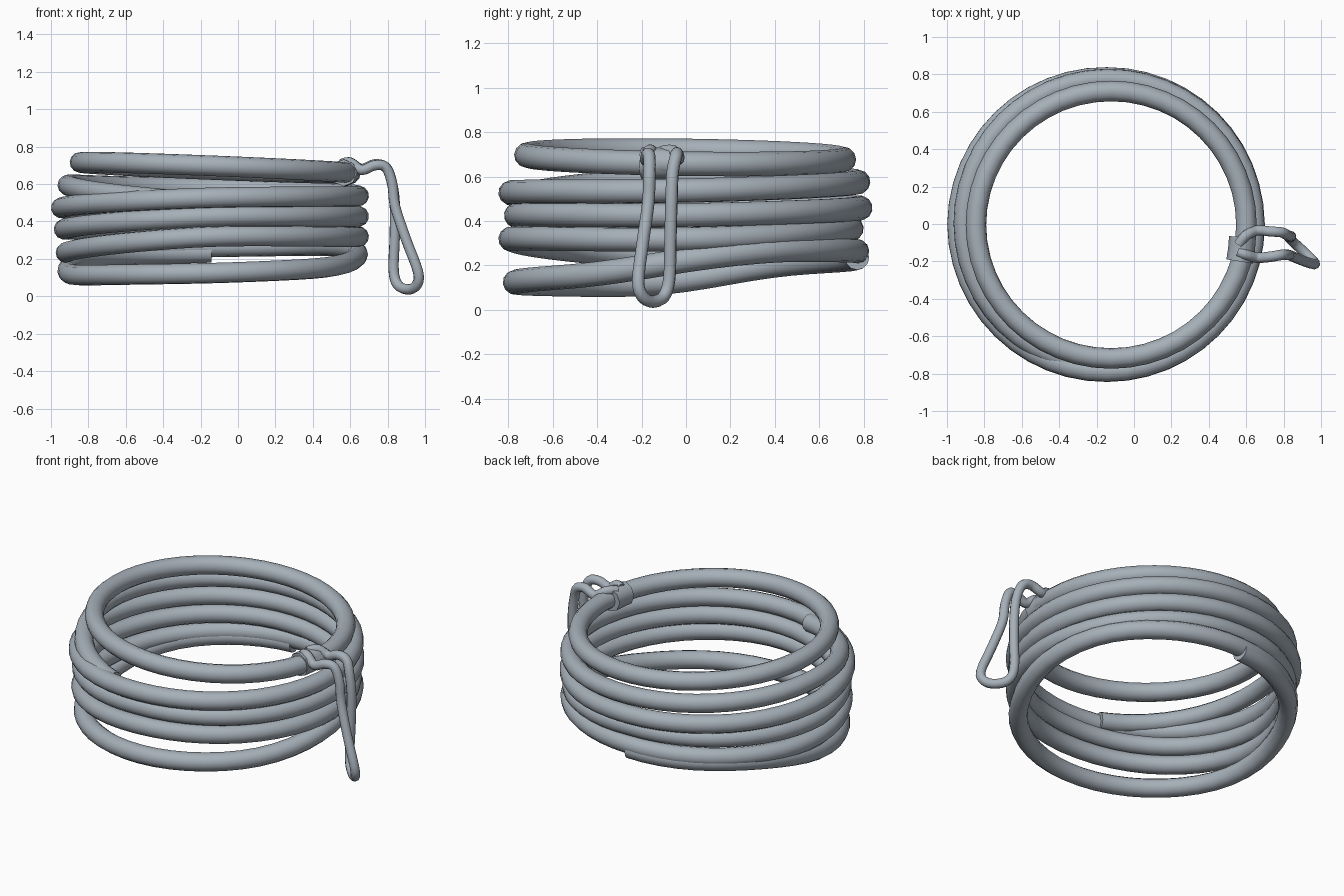
import bpy, math
from mathutils import Vector

if "Cube" in bpy.data.objects:
    bpy.data.objects.remove(bpy.data.objects["Cube"])

mat = bpy.data.materials.new("blue_grey")
mat.diffuse_color = (0.38, 0.43, 0.48, 1)
mat.use_nodes = True
mat.node_tree.nodes["Principled BSDF"].inputs["Base Color"].default_value = mat.diffuse_color


def spline_points(keys, steps, closed=False):
    """Catmull-Rom samples through a list of key tuples."""
    k = [Vector(p) for p in keys]
    n = len(k)
    get = (lambda i: k[i % n]) if closed else (lambda i: k[max(0, min(n - 1, i))])
    out = []
    for i in range(n if closed else n - 1):
        a, b, c, d = get(i - 1), get(i), get(i + 1), get(i + 2)
        for s in range(steps):
            t = s / steps
            out.append(0.5 * (2 * b + (c - a) * t + (2 * a - 5 * b + 4 * c - d) * t * t
                              + (3 * b - a - 3 * c + d) * t ** 3))
    if not closed:
        out.append(k[-1])
    return out


def tube(name, pts, radius, closed=False, caps=True, res=4):
    cu = bpy.data.curves.new(name, 'CURVE')
    cu.dimensions = '3D'
    cu.bevel_depth = radius
    cu.bevel_resolution = res
    cu.use_fill_caps = caps
    sp = cu.splines.new('POLY')
    sp.points.add(len(pts) - 1)
    for p, co in zip(sp.points, pts):
        p.co = (*co, 1)
    sp.use_cyclic_u = closed
    ob = bpy.data.objects.new(name, cu)
    bpy.context.collection.objects.link(ob)
    cu.materials.append(mat)
    bpy.ops.object.select_all(action='DESELECT')
    ob.select_set(True)
    bpy.context.view_layer.objects.active = ob
    bpy.ops.object.convert(target='MESH')
    bpy.ops.object.shade_smooth_by_angle(angle=math.radians(50))
    return bpy.context.object


def ring_points(keys, cx, step=7.5):
    """Coil path from (angle in degrees, radius, height) keys, linear-smooth in height."""
    pts = []
    for a, b in zip(keys, keys[1:]):
        n = max(1, round((b[0] - a[0]) / step))
        for s in range(n):
            t = s / n
            ang, r, z = (a[i] + (b[i] - a[i]) * t for i in range(3))
            pts.append([ang, r, z])
    pts.append(list(keys[-1]))
    zs = [p[2] for p in pts]
    for _ in range(6):  # soften the height changes
        zs = [zs[0]] + [(zs[i - 1] + 2 * zs[i] + zs[i + 1]) / 4
                        for i in range(1, len(zs) - 1)] + [zs[-1]]
    return [(cx + r * math.cos(math.radians(a)), r * math.sin(math.radians(a)), z)
            for (a, r, _), z in zip(pts, zs)]


# Main coil: climbs from the bottom, its end tucked against the lap below
coil = [(90, .77, .235), (150, .77, .21), (188, .765, .108), (270, .77, .122), (330, .775, .155),
        (360, .785, .225), (385, .785, .275), (450, .77, .265), (540, .775, .225),
        (630, .79, .325), (720, .79, .315), (810, .745, .37), (900, .785, .353),
        (990, .765, .43), (1080, .79, .425), (1170, .785, .46), (1260, .80, .47),
        (1350, .79, .53), (1440, .79, .535), (1530, .775, .577), (1620, .765, .602),
        (1694, .76, .515)]
tube("coil", ring_points(coil, -.145), .055)

# Top ring, slightly smaller and tilted
top = []
for i in range(48):
    a = 2 * math.pi * i / 48
    c, s = math.cos(a), math.sin(a)
    top.append((-.122 + .723 * c, -.004 + .715 * s, .687 - .029 * c - .010 * s))
tube("top_ring", top, .055, closed=True)

# Clasp sleeve round the top ring
tube("clasp", [(.565, -.20, .66), (.575, -.135, .66), (.58, -.07, .66)], .072, res=2)

# Hanging loop: out of the clasp, over, down, round the bottom and back
loop = [(.56, -.15, .71), (.60, -.165, .715), (.66, -.18, .675), (.73, -.175, .70), (.79, -.165, .69),
        (.825, -.165, .60), (.84, -.17, .48), (.90, -.195, .30), (.963, -.215, .13),
        (.955, -.195, .06), (.91, -.15, .037), (.855, -.10, .06), (.832, -.075, .14),
        (.838, -.07, .32), (.838, -.065, .50), (.82, -.06, .62), (.79, -.045, .69),
        (.73, -.04, .705), (.66, -.035, .68), (.60, -.06, .715), (.56, -.11, .71)]
tube("hanging_loop", spline_points(loop, 4), .028, res=3)
